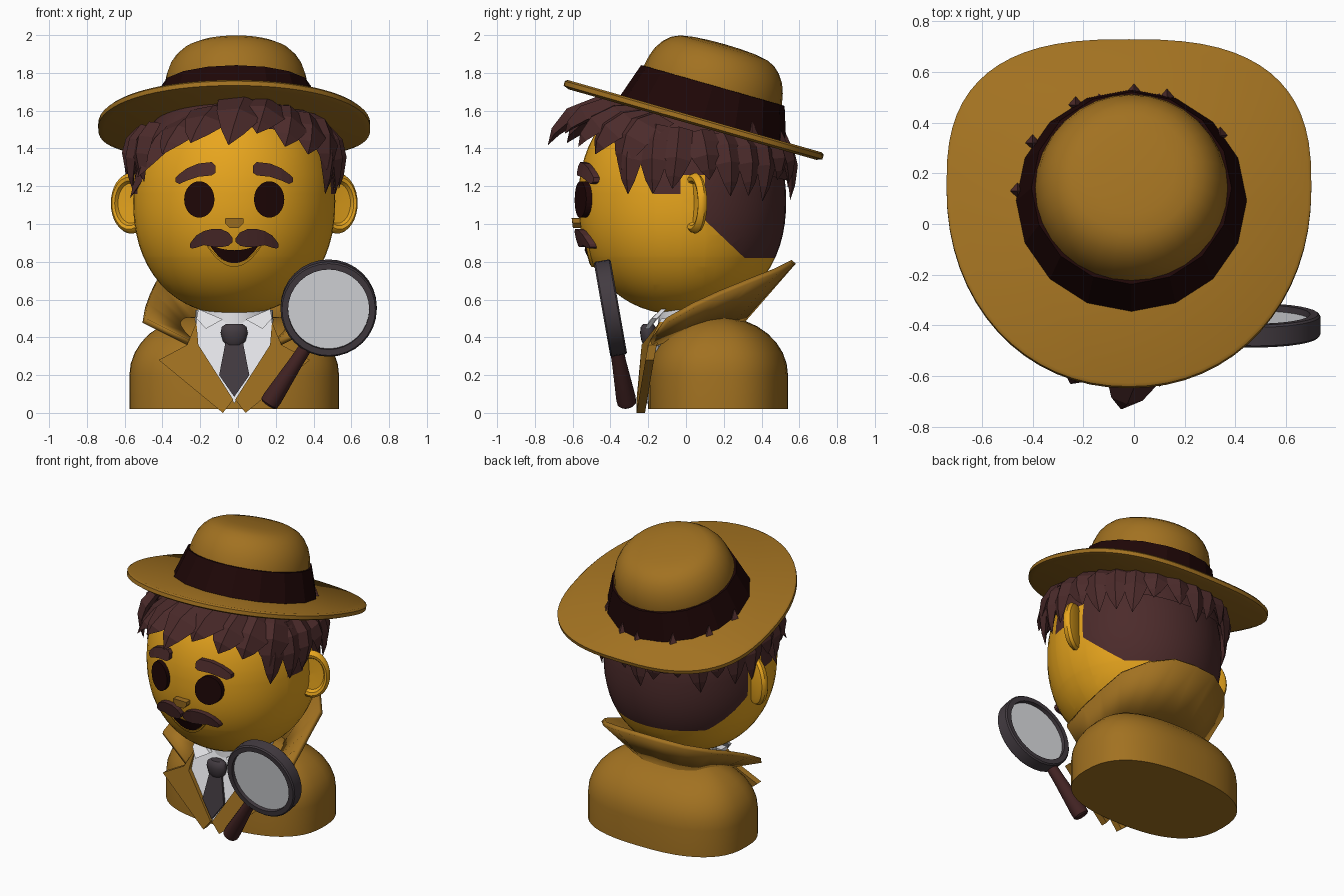
import bpy, bmesh, random
from math import sin, cos, pi, radians, sqrt
from mathutils import Vector, Matrix

random.seed(4)
cube = bpy.data.objects.get("Cube")
if cube:
    bpy.data.objects.remove(cube)


def material(name, r, g, b):
    m = bpy.data.materials.new(name)
    m.use_nodes = True
    m.diffuse_color = (r, g, b, 1)
    m.node_tree.nodes["Principled BSDF"].inputs["Base Color"].default_value = (r, g, b, 1)
    return m


SKIN = material("golden skin", .83, .39, .013)
COAT = material("tan cloth", .36, .167, .015)
HAIR = material("brown hair", .072, .024, .024)
DARK = material("near black brown", .013, .002, .002)
GREY = material("charcoal", .056, .044, .053)
GLASS = material("pale glass", .74, .75, .78)
WOOD = material("handle wood", .056, .017, .017)
WHITE = material("shirt white", .82, .82, .85)
CX = -.02  # mirror plane of the figure


def finish(name, bm, mats, smooth=False):
    bmesh.ops.recalc_face_normals(bm, faces=bm.faces)
    me = bpy.data.meshes.new(name)
    for f in bm.faces:
        f.smooth = smooth
    bm.to_mesh(me)
    bm.free()
    if smooth:
        me.set_sharp_from_angle(angle=radians(40))
    for m in mats:
        me.materials.append(m)
    ob = bpy.data.objects.new(name, me)
    bpy.context.collection.objects.link(ob)
    return ob


def loft(name, rings, mat, smooth=False, wrap=False):
    """Skin closed rings of points, capped unless wrapped."""
    bm = bmesh.new()
    vs = [[bm.verts.new(p) for p in r] for r in rings]
    n = len(vs[0])
    pairs = list(zip(vs, vs[1:])) + ([(vs[-1], vs[0])] if wrap else [])
    for a, b in pairs:
        for i in range(n):
            j = (i + 1) % n
            bm.faces.new((a[i], a[j], b[j], b[i]))
    if not wrap:
        bm.faces.new(vs[0])
        bm.faces.new(vs[-1])
    return finish(name, bm, [mat], smooth)


def turn(name, profile, mat, matrix, sides=32, smooth=True, wrap=False):
    rings = [[matrix @ Vector((r * cos(2 * pi * i / sides), r * sin(2 * pi * i / sides), z))
              for i in range(sides)] for r, z in profile]
    return loft(name, rings, mat, smooth, wrap)


def plate(name, pts, mat, depth=.03):
    return loft(name, [pts, [(x, y + depth, z) for x, y, z in pts]], mat)


def power(v, n):
    return (1 if v >= 0 else -1) * abs(v) ** (2 / n)


# Head: a slightly squared ball, with the shaved back and sideburns cut in
MID, RAD, FULL = Vector((CX, -.02, 1.12)), Vector((.535, .55, .6)), 2.2


def head_mesh(scale):
    bm = bmesh.new()
    bmesh.ops.create_uvsphere(bm, u_segments=48, v_segments=32, radius=1)
    for v in bm.verts:
        grow = (v.co.xy.length ** FULL + abs(v.co.z) ** FULL) ** (-1 / FULL)
        v.co = Vector(a * b * scale * grow for a, b in zip(v.co, RAD)) + MID
    return bm


def cut(bm, co, no, clear=False):
    bmesh.ops.bisect_plane(bm, geom=bm.verts[:] + bm.edges[:] + bm.faces[:],
                           plane_co=co, plane_no=no, clear_inner=clear)


bm = head_mesh(1)
for y in (-.17, -.03, .1):
    cut(bm, (0, y, 0), (0, 1, 0))
for z in (.82, 1.16, 1.26):
    cut(bm, (0, 0, z), (0, 0, 1))
cut(bm, (0, .1, 1.02), (0, .95, 1))
for f in bm.faces:
    x, y, z = f.calc_center_median()
    nape = y > .1 and z > .82 and z > 1.02 - .95 * (y - .1)
    burn = -.17 < y < -.03 and z > 1.16 and abs(x) > .3
    f.material_index = int(nape or burn or (y > -.17 and z > 1.26))
finish("head", bm, [SKIN, HAIR], True)

# Hair cap
bm = head_mesh(1.03)
cut(bm, (0, -.5, 1.52), (0, .28, 1), True)
finish("hair_cap", bm, [HAIR], True)


# Hair locks
def lock(name, root, mid, tip, width, depth):
    root, mid, tip = Vector(root), Vector(mid), Vector(tip)
    out = (mid - MID).normalized()
    side = (tip - root).cross(out).normalized()
    rings = []
    for t, w in ((0, .8), (.3, 1), (.6, .85), (.85, .45), (1, .02)):
        p = root * (1 - t) ** 2 + mid * 2 * t * (1 - t) + tip * t * t
        rings.append([p + side * width * w, p + out * depth * w,
                      p - side * width * w, p - out * depth * w])
    loft(name, rings, HAIR)


def around(angle, r, z):
    return (CX + r * RAD.x * sin(angle), MID.y - r * RAD.y * cos(angle), z)


for k in range(19):
    a = radians(62 + k * 13.1)
    lean = a + random.uniform(-.07, .07)
    back = (1 - cos(a)) / 2
    top = 1.56 - .12 * back
    lock("side_lock", around(a, .9, top), around(a, 1.12, 1.42 - .04 * back),
         around(lean, 1.04, 1.23 - .06 * back + random.uniform(-.07, .07)),
         .09, .04)

fringe = [(-.05, -.73, 1.42), (-.25, -.63, 1.43), (-.4, -.5, 1.37), (-.53, -.33, 1.25),
          (-.57, -.17, 1.14), (.1, -.64, 1.48), (.25, -.57, 1.41), (.37, -.48, 1.37),
          (.47, -.34, 1.29)]
for x, y, z in fringe:
    root = (.6 * x + .08, -.2 + .12 * abs(x), 1.655 - .2 * abs(x))
    mid = (.85 * x + .07, .8 * y - .04, 1.69 - .35 * abs(x))
    lock("fringe_lock", root, mid, (x, y, z), .14, .06)

# Hat, tilted back
HAT = Matrix.Translation((-.01, .09, 1.55)) @ Matrix.Rotation(radians(-15.9), 4, 'X')
rings = []
for grow, z in ((-.03, -.038), (0, -.026), (0, -.002), (-.012, .008)):
    ring = []
    for i in range(64):
        c, s = cos(pi * i / 32), sin(pi * i / 32)
        n = 2.7 if s > 0 else 2.1
        ring.append(HAT @ Vector((-.01 + (.72 + grow) * power(c, n),
                                  .06 + ((.605 if s > 0 else .82) + grow) * power(s, n), z)))
    rings.append(ring)
loft("hat_brim", rings, COAT, True)
turn("hat_band", [(.45, -.01), (.455, .01), (.395, .19), (.37, .192)], DARK, HAT, 16, False)
turn("hat_crown", [(.38, .05), (.38, .19), (.368, .25), (.35, .3), (.32, .345), (.285, .377),
                   (.24, .398), (.17, .41), (.09, .416), (.002, .418)], COAT, HAT)
for x, y in ((-.46, .13), (-.4, .32), (-.23, .47), (0, .52), (.13, .5), (.34, .35)):
    spot = Matrix.Translation((x, y, 1.57 - .285 * y))
    turn("hair_tuft", [(.05, -.03), (.002, .07)], HAIR, spot, 4, False)


# Face details wrapped onto the head
def face_strip(name, columns, mat, lift):
    rings = []
    for x, top, bottom in columns:
        ring = []
        for z, off in ((top, lift), (bottom, lift), (bottom, -.03), (top, -.03)):
            u, w = (x - MID.x) / RAD.x, abs(z - MID.z) / RAD.z
            h = (1 - w ** FULL) ** (1 / FULL)
            ring.append((x, MID.y - RAD.y * sqrt(h * h - u * u) - off, z))
        rings.append(ring)
    loft(name, rings, mat)


BROW = [(.1, 1.31, 1.27), (.12, 1.328, 1.257), (.19, 1.32, 1.25), (.25, 1.295, 1.23),
        (.29, 1.265, 1.212), (.31, 1.245, 1.222)]
TACHE = [(.008, .925, .905), (.03, .955, .885), (.07, .973, .877), (.12, .973, .88),
         (.16, .963, .888), (.2, .94, .875), (.225, .91, .87), (.235, .893, .877)]
for s, side in ((1, "left"), (-1, "right")):
    eye = [(CX + s * .185 - .08 * cos(pi * i / 16), 1.13 + .095 * sin(pi * i / 16) + .001,
            1.13 - .095 * sin(pi * i / 16) - .001) for i in range(17)]
    face_strip(side + "_eye", eye, DARK, .03)
    face_strip(side + "_eyebrow", [(CX + s * d, t, b) for d, t, b in BROW], HAIR, .03)
    face_strip(side + "_moustache", [(CX + s * d, t, b) for d, t, b in TACHE], HAIR, .035)
    # Ears: dished discs with a rounded rim
    ear = (Matrix.Translation((CX + s * .545, .05, 1.11)) @ Matrix.Rotation(s * radians(25), 4, 'Z')
           @ Matrix.Rotation(pi / 2, 4, 'X') @ Matrix.Diagonal((.76, 1.06, .85, 1)))
    turn(side + "_ear", [(.002, 0), (.1, .005), (.112, .03), (.13, .036), (.146, .022), (.152, 0),
                         (.14, -.022), (.11, -.032), (.002, -.035)], SKIN, ear)

steps = [i / 8 for i in range(-8, 9)]
face_strip("mouth", [(CX + .13 * u, .861 + .03 * u * u, .79 + .098 * u * u)
                     for u in steps], DARK, .008)
face_strip("lower_lip", [(CX + .145 * u, .793 + .1 * u * u, .773 + .11 * u * u)
                         for u in steps], SKIN, .013)
face_strip("nose", [(CX - .05, 1.03, 1.005), (CX - .025, 1.032, .98),
                    (CX + .025, 1.032, .98), (CX + .05, 1.03, 1.005)], COAT, .04)

# Coat body with domed shoulders
levels = [(0, .02), (0, .2)] + [(.365 * (1 - cos(a)), .2 + .31 * sin(a))
                                for a in (pi / 16 * k for k in range(1, 9))]
rings = [[(CX + (.555 - i) * power(cos(pi * k / 24), 2.5),
           .17 + (.37 - i) * power(sin(pi * k / 24), 2.5), z) for k in range(48)]
         for i, z in levels]
loft("coat_body", rings, COAT, True)

# Upturned collar: a flared sheet from neck to rim
rim = [(0, .57, .8), (.15, .56, .795), (.3, .48, .755), (.41, .34, .7), (.44, .18, .635),
       (.465, .04, .57), (.48, -.1, .49)]
base = [(0, .3, .49), (.13, .29, .49), (.21, .24, .48), (.25, .14, .47), (.27, .06, .45),
        (.27, -.04, .42), (.2, -.2, .35)]
bm = bmesh.new()
rows = []
for line in (rim, base):
    full = [(-x, y, z) for x, y, z in line[:0:-1]] + line
    rows.append([bm.verts.new((CX + x, y, z)) for x, y, z in full])
for i in range(len(rows[0]) - 1):
    bm.faces.new((rows[0][i], rows[0][i + 1], rows[1][i + 1], rows[1][i]))
collar = finish("coat_collar", bm, [COAT], True)
mod = collar.modifiers.new("thickness", 'SOLIDIFY')
mod.thickness, mod.offset = .03, 0

# Shirt, tie and lapels
neck = Matrix.Translation((CX, .06, 0))
turn("neck", [(.17, .4), (.17, .62)], SKIN, neck)
turn("shirt_neckband", [(.21, .4), (.205, .545), (.18, .545), (.18, .4)], WHITE, neck, wrap=True)
plate("shirt_front", [(CX - .2, -.13, .5), (CX - .2, -.205, .36), (CX, -.24, .05),
                      (CX + .2, -.205, .36), (CX + .2, -.13, .5)], WHITE, .06)
plate("tie_blade", [(CX - .045, -.215, .38), (CX - .08, -.242, .2), (CX, -.258, .085),
                    (CX + .08, -.242, .2), (CX + .045, -.215, .38)], GREY, .03)
turn("tie_knot", [(.002, -.055), (.04, -.055), (.06, -.035), (.072, .01), (.066, .04),
                  (.045, .055), (.002, .055)], GREY,
     Matrix.Translation((CX, -.2, .415)) @ Matrix.Diagonal((1, .6, 1, 1)), 16)
for s, side in ((1, "left"), (-1, "right")):
    plate(side + "_shirt_wing", [(CX + s * .19, -.13, .55), (CX + s * .06, -.19, .495),
                                 (CX + s * .15, -.22, .445), (CX + s * .2, -.18, .5)], WHITE, .025)
    plate(side + "_lapel", [(CX + s * .2, -.14, .48), (CX + s * .25, -.2, .36),
                            (CX + s * .4, -.215, .28), (CX + s * .06, -.262, 0),
                            (CX + s * .005, -.262, .07), (CX + s * .19, -.235, .36)], COAT, .045)

# Magnifying glass
lens = Matrix.Translation((.48, -.4, .555)) @ Matrix.Rotation(radians(100), 4, 'X')
turn("magnifier_rim", [(.247, -.045), (.255, -.037), (.255, .037), (.247, .045),
                       (.215, .045), (.215, -.045)], GREY, lens, wrap=True)
turn("magnifier_lens", [(.002, .02), (.22, .02), (.22, -.02), (.002, -.02)], GLASS, lens)
top, end = Vector((.36, -.37, .35)), Vector((.155, -.31, .035))
grip = Matrix.Translation(top) @ (end - top).to_track_quat('Z', 'Y').to_matrix().to_4x4()
turn("magnifier_handle", [(.002, 0), (.035, 0), (.038, .1), (.052, .33), (.05, .36),
                          (.04, .37), (.002, .37)], WOOD, grip, 16)
